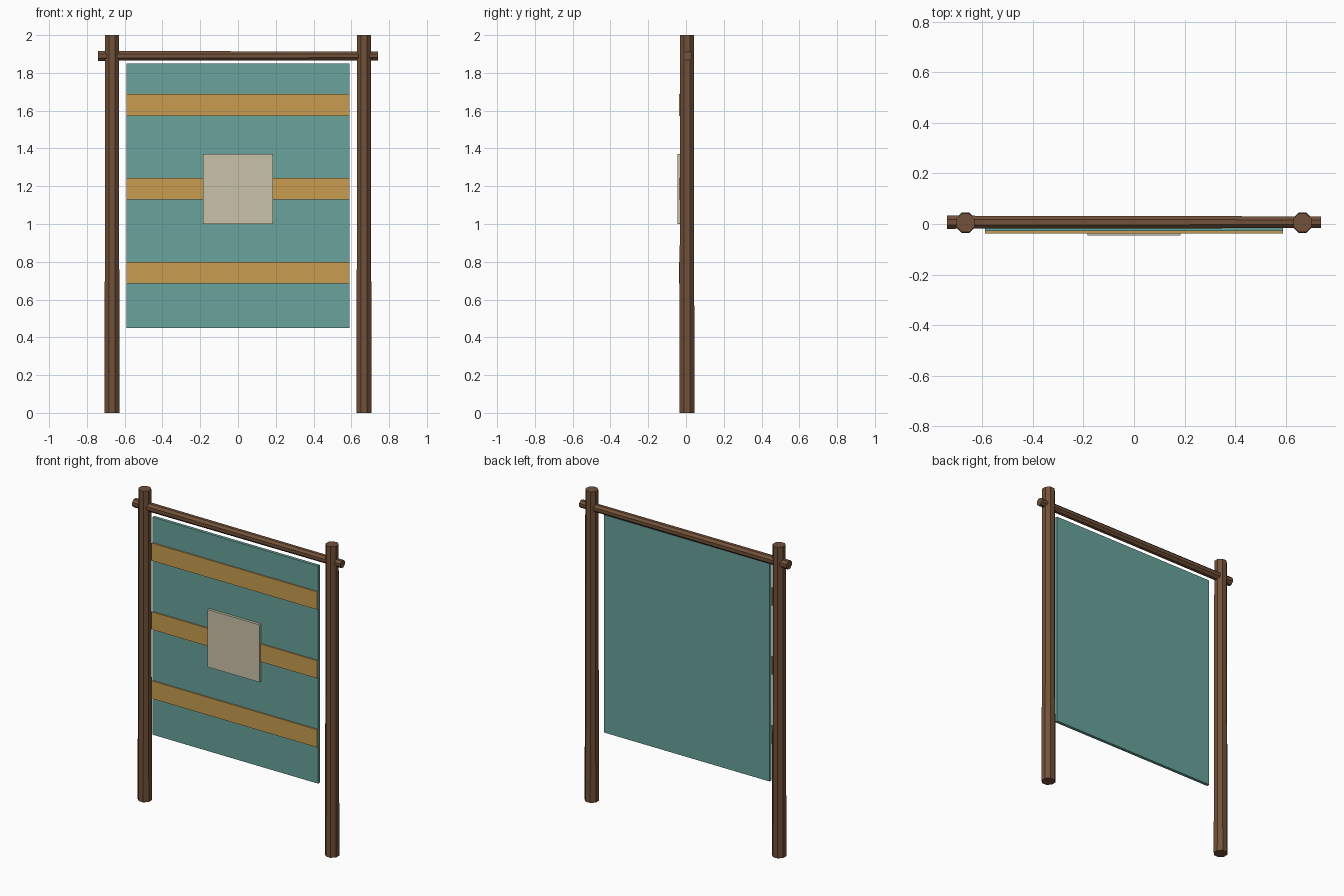
import bpy
from math import pi
from mathutils import Matrix

cube = bpy.data.objects.get("Cube")
if cube:
    bpy.data.objects.remove(cube, do_unlink=True)


def material(name, rgb):
    m = bpy.data.materials.new(name)
    m.use_nodes = True
    m.diffuse_color = (*rgb, 1)
    m.node_tree.nodes["Principled BSDF"].inputs["Base Color"].default_value = (*rgb, 1)
    return m


wood = material("brown wood", (0.17, 0.083, 0.041))
teal = material("teal cloth", (0.138, 0.366, 0.328))
ochre = material("ochre cloth", (0.578, 0.337, 0.08))
cream = material("cream cloth", (0.584, 0.539, 0.392))


def pole(name, location, r_start, r_end, length, tilt=0):
    """Tapered eight-sided pole, flat sides facing the axes."""
    bpy.ops.mesh.primitive_cone_add(vertices=8, radius1=r_start, radius2=r_end, depth=length)
    ob = bpy.context.object
    ob.name = name
    ob.data.transform(Matrix.Rotation(tilt, 4, "Y") @ Matrix.Rotation(pi / 8, 4, "Z"))
    ob.location = location
    ob.data.materials.append(wood)


def slab(name, width, y_front, y_back, z_low, z_high, mat):
    """Thin upright sheet centred on x."""
    bpy.ops.mesh.primitive_cube_add(
        size=1, location=(0, (y_front + y_back) / 2, (z_low + z_high) / 2))
    ob = bpy.context.object
    ob.name = name
    ob.data.transform(Matrix.Diagonal((width, y_back - y_front, z_high - z_low, 1)))
    ob.data.materials.append(mat)


# Wooden frame
for side, x in (("left", 0.667), ("right", -0.667)):
    pole(side + "_post", (x, 0.005, 1), 0.043, 0.039, 2)
pole("crossbar", (0, 0.007, 1.89), 0.028, 0.025, 1.48, pi / 2)

# Hanging cloth with three bands and a centre patch
slab("banner_cloth", 1.18, -0.028, -0.008, 0.45, 1.85, teal)
for name, z in (("lower", 0.743), ("middle", 1.187), ("upper", 1.63)):
    slab(name + "_band", 1.18, -0.037, -0.028, z - 0.057, z + 0.057, ochre)
slab("centre_patch", 0.37, -0.045, -0.028, 1.0, 1.37, cream)
